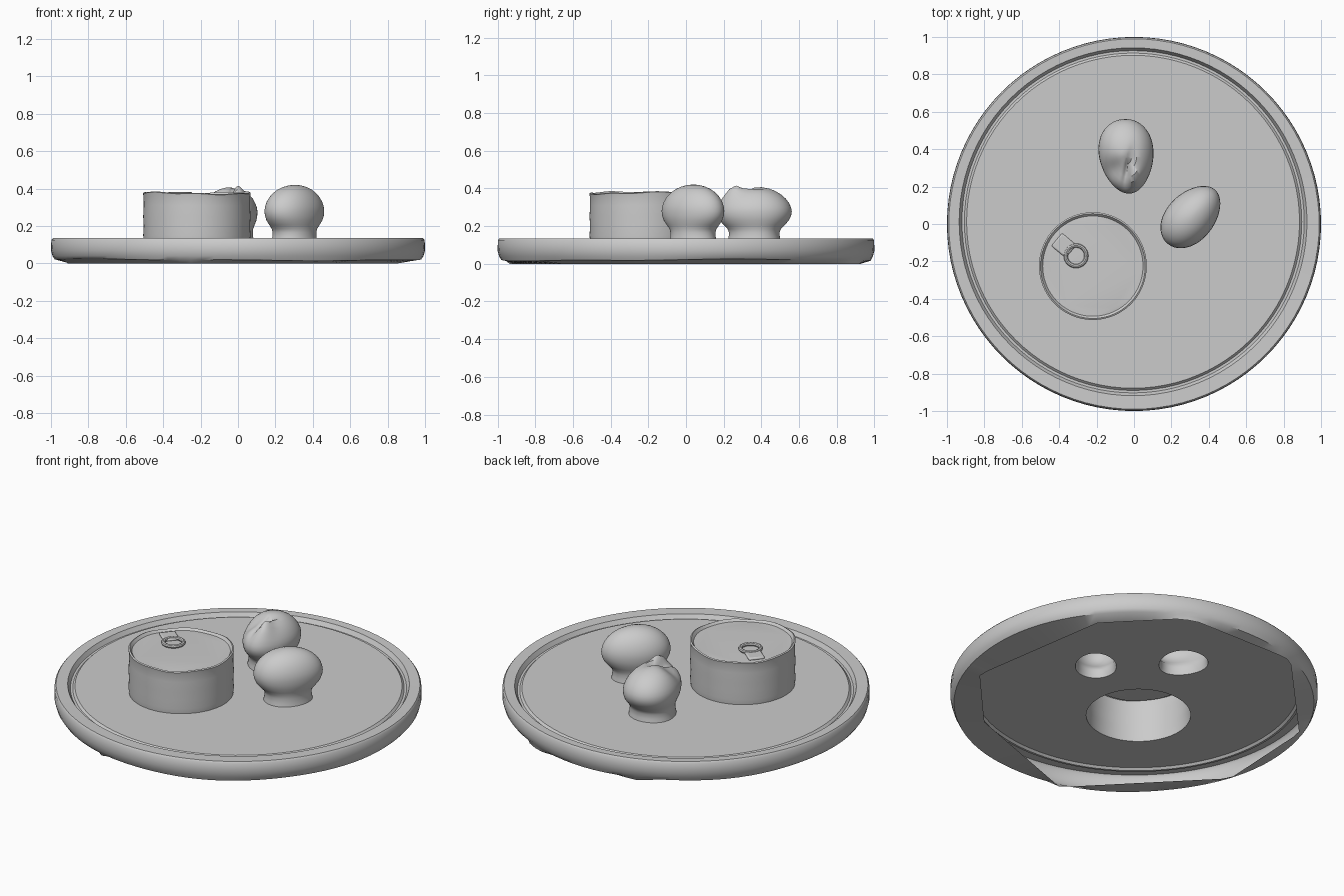
import bpy, bmesh, math
from math import sin, cos, pi, exp
from mathutils import Vector

cube = bpy.data.objects.get("Cube")
if cube:
    bpy.data.objects.remove(cube)

clay = bpy.data.materials.new("plain_grey")
clay.use_nodes = True
GREY = (0.6, 0.6, 0.6, 1)
clay.diffuse_color = GREY
clay.node_tree.nodes["Principled BSDF"].inputs["Base Color"].default_value = GREY

N = 96
FLOOR = 0.12
ANGLES = [2 * pi * i / N for i in range(N)]


def finish(obj, angle=40):
    obj.data.materials.append(clay)
    bpy.ops.object.select_all(action='DESELECT')
    obj.select_set(True)
    bpy.context.view_layer.objects.active = obj
    bpy.ops.object.shade_smooth_by_angle(angle=math.radians(angle))
    return obj


def to_object(name, bm):
    mesh = bpy.data.meshes.new(name)
    bm.to_mesh(mesh)
    bm.free()
    obj = bpy.data.objects.new(name, mesh)
    bpy.context.collection.objects.link(obj)
    return finish(obj)


def loft(name, rings, cap=False):
    """Skin counter-clockwise rings of points, optionally closing the last one."""
    bm = bmesh.new()
    rows = [[bm.verts.new(p) for p in ring] for ring in rings]
    for low, high in zip(rows, rows[1:]):
        for j in range(len(low)):
            k = (j + 1) % len(low)
            bm.faces.new((low[j], low[k], high[k], high[j]))
    if cap:
        bm.faces.new(rows[-1])
    return to_object(name, bm)


def circle(r, z, cx=0.0, cy=0.0, wave=0.0):
    return [Vector((cx + r * cos(a), cy + r * sin(a),
                    z + wave * (sin(2 * a + 0.6) + 0.5 * sin(7 * a))))
            for a in ANGLES]


def polygon_ring(corners, z):
    """Ring of N points lying along the straight edges of a polygon."""
    ring = []
    for a in ANGLES:
        d = Vector((cos(a), sin(a)))
        for p, q in zip(corners, corners[1:] + corners[:1]):
            p, q = Vector(p), Vector(q)
            if p.cross(d) >= 0 and d.cross(q) > 0 and d.dot(p + q) > 0:
                e = q - p
                r = min(p.cross(e) / d.cross(e), 0.975)
                ring.append(Vector((d.x * r, d.y * r, z)))
                break
    return ring


# Round tray: cut under-lip, outer wall, flat rim and shallow groove
lip = [(0.86, -0.28), (0.73, 0.56), (0.38, 0.92), (-0.33, 0.93),
       (-0.88, 0.35), (-0.91, -0.27), (-0.26, -0.94), (0.51, -0.66)]
floor_edge = circle(0.89, FLOOR, -0.005, 0.012)
loft("tray_rim", [
    polygon_ring(lip, 0.0),
    circle(0.98, 0.02, wave=0.004),
    circle(0.992, 0.04),
    circle(1.0, 0.07),
    circle(0.998, 0.125),
    circle(0.99, 0.135),
    circle(0.93, 0.133, -0.005, 0.012),
    circle(0.915, 0.108, -0.005, 0.012),
    circle(0.902, 0.108, -0.005, 0.012),
    floor_edge])

# Round tin, hollow and open underneath
CX, CY = -0.22, -0.225
tin_profile = [(0.284, FLOOR, 0), (0.287, 0.15, 0), (0.284, 0.2, 0.001),
               (0.287, 0.25, 0), (0.284, 0.31, 0.001), (0.285, 0.355, 0.002),
               (0.288, 0.374, 0.005), (0.28, 0.378, 0.005),
               (0.268, 0.364, 0.002), (0.25, 0.364, 0)]
tin_rings = [circle(r, z, CX, CY, w) for r, z, w in tin_profile]
loft("tin", tin_rings, cap=True)

# Pull tab on the lid: a ring with a raised plate behind it
bpy.ops.mesh.primitive_torus_add(location=(-0.31, -0.17, 0.372), major_radius=0.055,
                                 minor_radius=0.011, major_segments=32, minor_segments=8)
ring = bpy.context.object
ring.name = "tab_ring"
finish(ring)
bpy.ops.mesh.primitive_cube_add(size=1, location=(-0.375, -0.115, 0.368),
                                rotation=(0, 0, math.radians(-40)))
plate = bpy.context.object
plate.name = "tab_plate"
plate.scale = (0.1, 0.09, 0.018)
bpy.ops.object.transform_apply(location=False, rotation=False, scale=True)
bevel = plate.modifiers.new("Bevel", 'BEVEL')
bevel.width, bevel.segments = 0.008, 2
finish(plate)

# Mushroom outline: height, long-axis factor, short-axis factor
cap_profile = [(0.12, 0.7, 0.87), (0.14, 0.68, 0.84), (0.165, 0.67, 0.83),
               (0.185, 0.71, 0.84), (0.205, 0.81, 0.89), (0.23, 0.92, 0.96),
               (0.255, 0.98, 0.99), (0.28, 1, 1), (0.305, 0.98, 0.98),
               (0.33, 0.93, 0.92), (0.355, 0.84, 0.83), (0.378, 0.71, 0.7),
               (0.396, 0.56, 0.55), (0.409, 0.39, 0.38), (0.417, 0.21, 0.2),
               (0.42, 0.06, 0.06)]


def mushroom(name, cx, cy, long, short, turn, taper, dent=None):
    turn = math.radians(turn)
    rings = []
    for z, fa, fb in cap_profile:
        ring = []
        for a in ANGLES:
            u = long * fa * cos(a)
            v = short * fb * sin(a) * (1 + taper * cos(a))
            p = Vector((cx + u * cos(turn) - v * sin(turn),
                        cy + u * sin(turn) + v * cos(turn), z))
            ring.append(dent(p) if dent else p)
        rings.append(ring)
    loft(name, rings, cap=True)
    return rings[0]


def fold(p):
    """Press a crease and a hollow into the upper front of the cap."""
    lift = max(0.0, min(1.0, (p.z - 0.24) / 0.1))
    along = exp(-((p.y - 0.29) / 0.08) ** 2)
    crease = 0.04 * along * exp(-((p.x + 0.035 - 0.2 * (p.y - 0.28)) / 0.022) ** 2)
    hollow = 0.035 * exp(-((p.x + 0.1) / 0.06) ** 2 - ((p.y - 0.29) / 0.06) ** 2)
    ridge = 0.035 * exp(-((p.x - 0.005) / 0.04) ** 2 - ((p.y - 0.25) / 0.05) ** 2)
    return p + Vector((0, 0, lift * (ridge - crease - hollow - 0.01)))


stem_a = mushroom("mushroom_right", 0.305, 0.04, 0.192, 0.128, 48, -0.08)
stem_b = mushroom("mushroom_back", -0.04, 0.362, 0.2, 0.145, 96, 0.15, fold)

# Tray floor, open beneath the tin and both stems
bm = bmesh.new()
for loop in (floor_edge, tin_rings[0], stem_a, stem_b):
    verts = [bm.verts.new((p.x, p.y, FLOOR)) for p in loop]
    for v, w in zip(verts, verts[1:] + verts[:1]):
        bm.edges.new((v, w))
bmesh.ops.triangle_fill(bm, use_beauty=True, use_dissolve=False,
                        edges=bm.edges[:], normal=(0, 0, 1))
bm.normal_update()
bmesh.ops.reverse_faces(bm, faces=[f for f in bm.faces if f.normal.z < 0])
to_object("tray_floor", bm)
